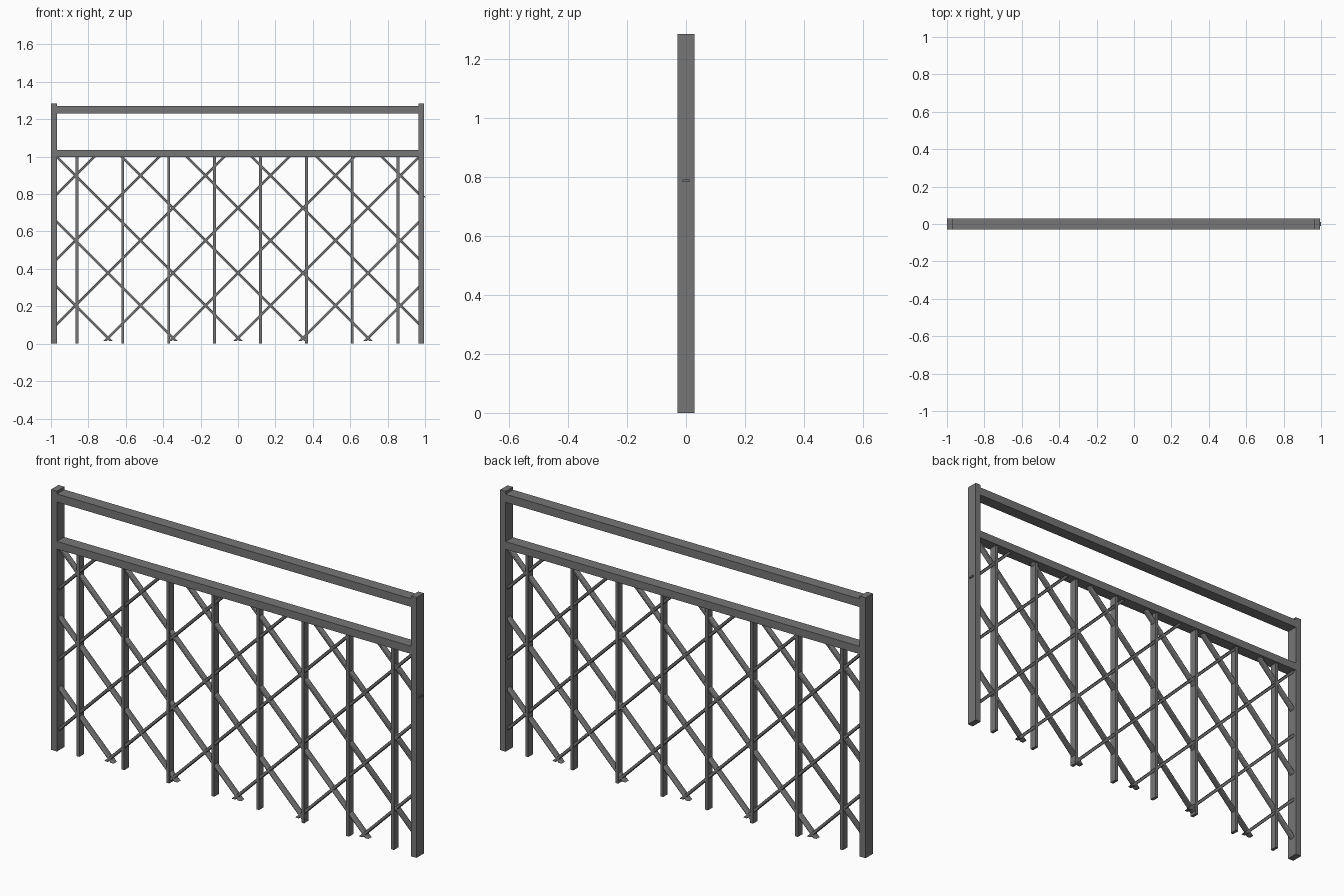
import bpy
import bmesh
import math
from mathutils import Matrix, Vector

default = bpy.data.objects.get("Cube")
if default:
    bpy.data.objects.remove(default, do_unlink=True)

# Single painted steel colour
steel = bpy.data.materials.new("grey_steel")
steel.use_nodes = True
colour = (0.18, 0.18, 0.18, 1)
steel.diffuse_color = colour
steel.node_tree.nodes["Principled BSDF"].inputs["Base Color"].default_value = colour


def finish(name, bm):
    bmesh.ops.recalc_face_normals(bm, faces=bm.faces)
    mesh = bpy.data.meshes.new(name)
    bm.to_mesh(mesh)
    bm.free()
    mesh.materials.append(steel)
    obj = bpy.data.objects.new(name, mesh)
    bpy.context.collection.objects.link(obj)
    return obj


def box(name, x0, x1, z0, z1, depth):
    bm = bmesh.new()
    size = Matrix.Diagonal((x1 - x0, depth, z1 - z0, 1))
    place = Matrix.Translation(((x0 + x1) / 2, 0, (z0 + z1) / 2))
    bmesh.ops.create_cube(bm, size=1, matrix=place @ size)
    return finish(name, bm)


LEFT, RIGHT = -0.968, 0.964
DEPTH = 0.057

# Frame: two posts, handrail and lower rail
box("right_post", -1.0, LEFT, 0, 1.284, DEPTH)
box("left_post", RIGHT, 0.994, 0, 1.284, DEPTH)
box("top_rail", LEFT, RIGHT, 1.23, 1.27, DEPTH)
box("lower_rail", LEFT, RIGHT, 0.998, 1.036, DEPTH)

# Latch tongue on the outer face of one post
box("latch_tongue", 0.99, 1.0, 0.782, 0.79, 0.024)

# Upright bars
for i in range(8):
    x = -0.861 + 0.2453 * i
    box(f"upright_bar_{i + 1}", x - 0.0075, x + 0.0075, 0, 1.0, 0.036)


# Diagonal lattice, trimmed to the opening
def lattice(name, direction):
    bm = bmesh.new()
    for k in range(-6, 7):
        rod = (Matrix.Translation((0.3475 * k, 0, 0.03))
               @ Matrix.Rotation(direction * math.pi / 4, 4, "Y")
               @ Matrix.Diagonal((0.014, 0.027, 6, 1)))
        bmesh.ops.create_cube(bm, size=1, matrix=rod)
    long_edges = [e for e in bm.edges if e.calc_length() > 1]
    bmesh.ops.bevel(bm, geom=long_edges, offset=0.003, segments=2,
                    profile=0.5, affect="EDGES")
    trims = [((-0.975, 0, 0), (-1, 0, 0)), ((0.97, 0, 0), (1, 0, 0)),
             ((0, 0, 0.014), (0, 0, -1)), ((0, 0, 1.005), (0, 0, 1))]
    for point, normal in trims:
        geom = bm.verts[:] + bm.edges[:] + bm.faces[:]
        cut = bmesh.ops.bisect_plane(bm, geom=geom, plane_co=Vector(point),
                                     plane_no=Vector(normal), clear_outer=True)
        edges = [e for e in cut["geom_cut"] if isinstance(e, bmesh.types.BMEdge)]
        bmesh.ops.holes_fill(bm, edges=edges, sides=0)
    obj = finish(name, bm)
    bpy.ops.object.select_all(action="DESELECT")
    obj.select_set(True)
    bpy.context.view_layer.objects.active = obj
    bpy.ops.object.shade_smooth_by_angle(angle=math.radians(50))


lattice("rising_lattice_bars", 1)
lattice("falling_lattice_bars", -1)
